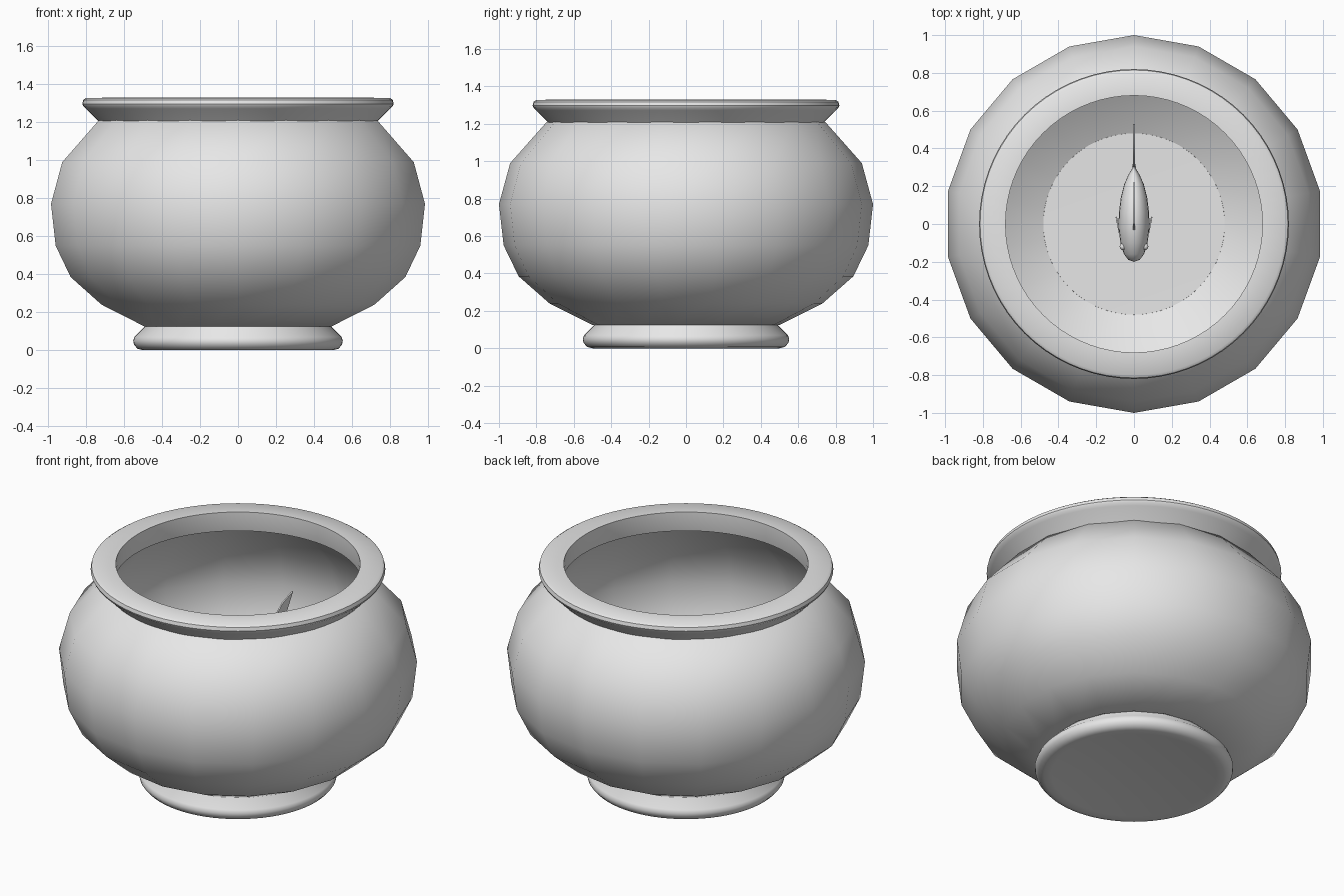
import bpy
import bmesh
from math import sin, cos, pi, radians
from mathutils import Vector

cube = bpy.data.objects.get("Cube")
if cube:
    bpy.data.objects.remove(cube)

grey = bpy.data.materials.new("plain_grey")
grey.use_nodes = True
grey.diffuse_color = (0.8, 0.8, 0.8, 1)
grey.node_tree.nodes["Principled BSDF"].inputs["Base Color"].default_value = (0.8, 0.8, 0.8, 1)


def finish(name, bm, angle=40):
    """Turn a bmesh into a shaded object."""
    bmesh.ops.remove_doubles(bm, verts=bm.verts, dist=0.0005)
    bmesh.ops.recalc_face_normals(bm, faces=bm.faces)
    mesh = bpy.data.meshes.new(name)
    bm.to_mesh(mesh)
    bm.free()
    mesh.materials.append(grey)
    obj = bpy.data.objects.new(name, mesh)
    bpy.context.collection.objects.link(obj)
    bpy.ops.object.select_all(action="DESELECT")
    obj.select_set(True)
    bpy.context.view_layer.objects.active = obj
    bpy.ops.object.shade_smooth_by_angle(angle=radians(angle))
    return obj


def skin(bm, rings, closed=False):
    """Bridge consecutive rings of points with quads."""
    loops = [[bm.verts.new(p) for p in ring] for ring in rings]
    pairs = list(zip(loops, loops[1:]))
    if closed:
        pairs.append((loops[-1], loops[0]))
    for a, b in pairs:
        n = len(a)
        for i in range(n):
            j = (i + 1) % n
            bm.faces.new((a[i], a[j], b[j], b[i]))


def lathe(name, profile, sides, closed=False, angle=40):
    """Revolve (radius, height) pairs around z, with a corner at +y."""
    bm = bmesh.new()
    turns = [pi / 2 + 2 * pi * i / sides for i in range(sides)]
    skin(bm, [[(r * cos(t), r * sin(t), z) for t in turns] for r, z in profile], closed)
    return finish(name, bm, angle)


def plate(name, outline, thickness=0.008, origin=(0, 0, 0), yaw=0):
    """Thin fin drawn as (y, z) points, optionally swung outward."""
    bm = bmesh.new()
    face = bm.faces.new([bm.verts.new((-thickness / 2, y, z)) for y, z in outline])
    side = bmesh.ops.extrude_face_region(bm, geom=[face])["geom"]
    for v in side:
        if isinstance(v, bmesh.types.BMVert):
            v.co.x += thickness
    for v in bm.verts:
        x, y, z = v.co
        v.co = Vector(origin) + Vector((x * cos(yaw) + y * sin(yaw),
                                        y * cos(yaw) - x * sin(yaw), z))
    return finish(name, bm, 30)


# Faceted bowl: outer wall up, inner wall back down
outer = [(0.50, 0.125), (0.73, 0.24), (0.895, 0.385), (0.975, 0.55),
         (1.0, 0.77), (0.94, 0.99), (0.745, 1.21)]
inner = [(0.70, 1.22), (0.90, 0.98), (0.96, 0.77), (0.935, 0.56),
         (0.86, 0.41), (0.70, 0.275), (0.45, 0.15)]
lathe("bowl", outer + inner, 18, True, 60)

# Flared rim with a flat top and a short throat
lathe("rim", [(0.735, 1.205), (0.80, 1.272), (0.815, 1.285), (0.82, 1.297),
              (0.815, 1.318), (0.80, 1.328), (0.68, 1.33), (0.68, 1.27),
              (0.69, 1.21)], 72, True, 35)

# Round foot with a shallow hollow below and the bowl floor on top
lathe("foot", [(0.0, 0.025), (0.30, 0.02), (0.46, 0.003), (0.50, 0.0), (0.53, 0.008),
               (0.548, 0.03), (0.552, 0.05), (0.545, 0.07), (0.485, 0.13),
               (0.48, 0.17), (0.0, 0.165)], 72)

# Fish body, lofted nose to tail from (y, half width, half height)
MID = 0.76
sections = [(-0.20, 0.001, 0.001), (-0.19, 0.03, 0.03), (-0.16, 0.053, 0.06),
            (-0.10, 0.072, 0.095), (-0.02, 0.082, 0.118), (0.06, 0.08, 0.12),
            (0.14, 0.07, 0.10), (0.21, 0.052, 0.07), (0.26, 0.03, 0.045),
            (0.29, 0.012, 0.035), (0.33, 0.004, 0.034), (0.34, 0.001, 0.03)]
bm = bmesh.new()
skin(bm, [[(w * cos(2 * pi * i / 20), y, MID + h * sin(2 * pi * i / 20))
           for i in range(20)] for y, w, h in sections])
finish("fish_body", bm, 60)

# Forked tail, dorsal fin and belly fin
upper = [(0.30, 0.03), (0.36, 0.11), (0.43, 0.165), (0.53, 0.20), (0.47, 0.10)]
plate("tail_fin", [(y, MID + z) for y, z in upper] + [(0.43, MID)]
      + [(y, MID - z) for y, z in reversed(upper)])
plate("dorsal_fin", [(-0.04, 0.86), (0.0, 0.92), (0.08, 0.945), (0.17, 0.93),
                     (0.22, 0.90), (0.20, 0.82)])
plate("belly_fin", [(0.10, 0.67), (0.17, 0.60), (0.23, 0.61), (0.23, 0.71)])

# Paired side fins and eyes
for label, s in (("left", 1), ("right", -1)):
    plate(label + "_side_fin", [(0, 0.01), (0.07, 0.02), (0.09, -0.02), (0.04, -0.05), (0, -0.02)],
          origin=(s * 0.076, -0.05, 0.72), yaw=s * 0.2)
    bm = bmesh.new()
    bmesh.ops.create_uvsphere(bm, u_segments=16, v_segments=10, radius=0.018)
    bmesh.ops.translate(bm, verts=bm.verts, vec=(s * 0.058, -0.12, 0.79))
    finish(label + "_eye", bm, 60)
